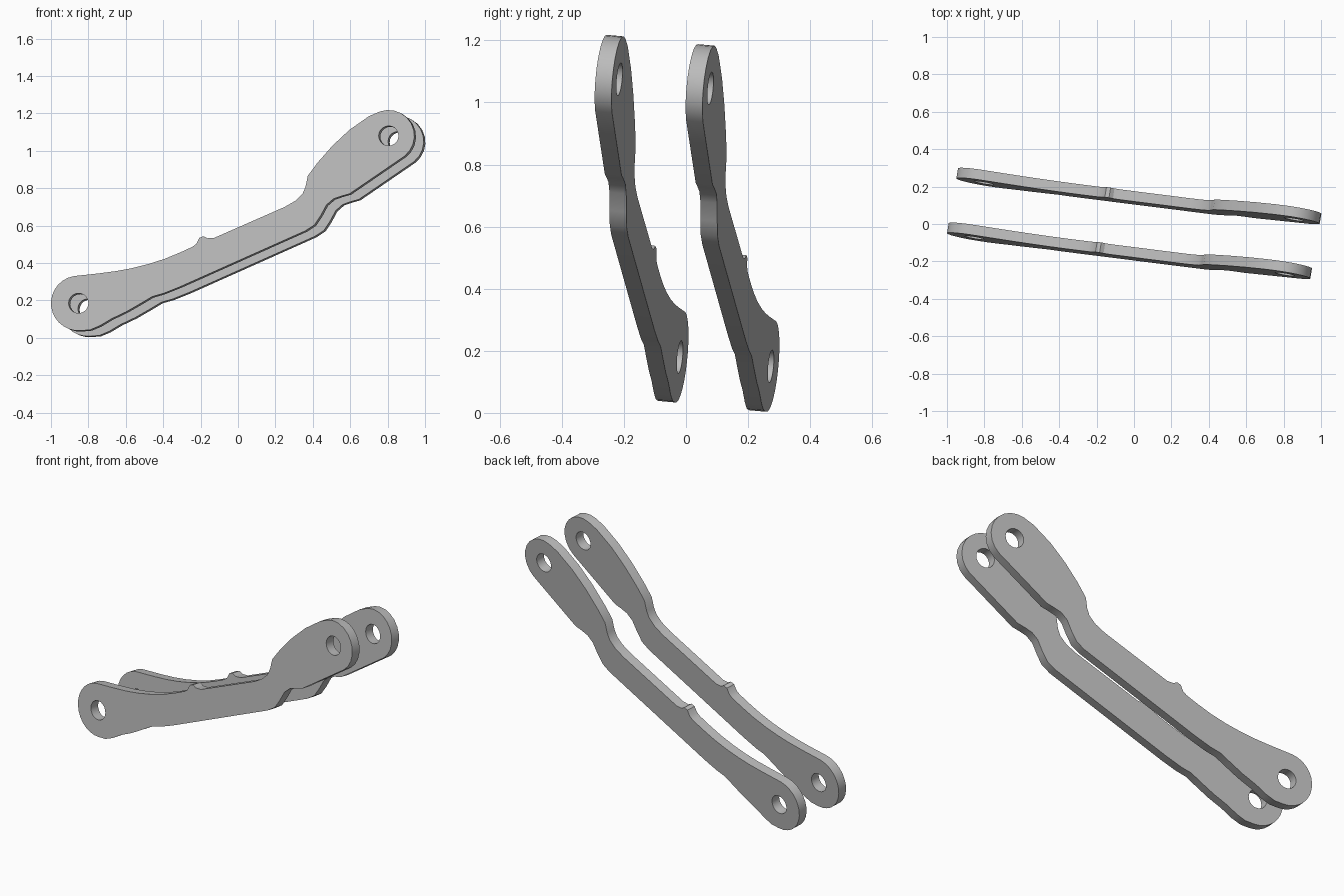
import bpy
import bmesh
from math import sin, cos, radians, pi
from mathutils import Vector

if "Cube" in bpy.data.objects:
    bpy.data.objects.remove(bpy.data.objects["Cube"], do_unlink=True)

# Plain grey metal
metal = bpy.data.materials.new("grey metal")
metal.use_nodes = True
metal.diffuse_color = (0.5, 0.5, 0.5, 1)
metal.node_tree.nodes["Principled BSDF"].inputs["Base Color"].default_value = (0.5, 0.5, 0.5, 1)

# The plates lie in a slightly turned plane; this is the direction through them
NORMAL = Vector((0.166, 1, -0.09)).normalized()
THICKNESS = 0.055
LOW_PIVOT, LOW_RADIUS = (-0.853, 0.185), 0.147
HIGH_PIVOT, HIGH_RADIUS = (0.805, 1.08), 0.138
HOLE_RADIUS = 0.053


def arc(centre, radius, start, end, steps):
    """Points along an arc, angles in degrees."""
    angles = [radians(start + (end - start) * i / steps) for i in range(steps + 1)]
    return [(centre[0] + radius * cos(a), centre[1] + radius * sin(a)) for a in angles]


def on_plane(point):
    """Lift a front-view point onto the turned plane."""
    x, z = point
    return Vector((x, -0.232 - 0.166 * x + 0.09 * z, z))


# Lower edge, from the low pivot to the high pivot
lower_edge = [
    (-.79, .043), (-.74, .064), (-.676, .102), (-.6, .138), (-.527, .18),
    (-.46, .22), (-.4, .237), (-.31, .273), (.36, .572), (.409, .604),
    (.441, .652), (.473, .711), (.51, .743), (.553, .758), (.596, .77),
]
# Upper edge, from the high pivot back, with the neck and the small bump
upper_edge = [
    (.7, 1.185), (.596, 1.112), (.505, 1.027), (.425, .936), (.373, .866),
    (.361, .807), (.345, .77), (.307, .733), (.25, .7), (-.126, .535),
    (-.163, .532), (-.184, .543), (-.206, .535), (-.222, .503), (-.243, .487),
    (-.31, .456), (-.393, .422), (-.48, .394), (-.569, .372), (-.65, .357),
    (-.74, .345),
]
outline = (arc(LOW_PIVOT, LOW_RADIUS, 100, 275, 14) + lower_edge
           + arc(HIGH_PIVOT, HIGH_RADIUS, -52, 110, 10) + upper_edge)
holes = [arc(centre, HOLE_RADIUS, 0, 360, 20)[:-1] for centre in (LOW_PIVOT, HIGH_PIVOT)]


def build_plate(name, shift):
    bm = bmesh.new()
    # Flat face with two pivot holes
    edges = []
    for loop in [outline] + holes:
        verts = [bm.verts.new(on_plane(p) + shift) for p in loop]
        edges += [bm.edges.new((v, verts[i - 1])) for i, v in enumerate(verts)]
    bmesh.ops.triangle_fill(bm, use_beauty=True, edges=edges, normal=-NORMAL)
    # Thickness
    result = bmesh.ops.extrude_face_region(bm, geom=bm.faces[:], use_keep_orig=True)
    moved = [g for g in result["geom"] if isinstance(g, bmesh.types.BMVert)]
    bmesh.ops.translate(bm, verts=moved, vec=NORMAL * THICKNESS)
    bmesh.ops.recalc_face_normals(bm, faces=bm.faces[:])

    mesh = bpy.data.meshes.new(name)
    bm.to_mesh(mesh)
    bm.free()
    mesh.materials.append(metal)
    plate = bpy.data.objects.new(name, mesh)
    bpy.context.collection.objects.link(plate)

    # Smooth rims, sharp borders
    bpy.ops.object.select_all(action="DESELECT")
    plate.select_set(True)
    bpy.context.view_layer.objects.active = plate
    bpy.ops.object.shade_smooth_by_angle(angle=pi / 6)


build_plate("front_link_arm", Vector((0, 0, 0)))
build_plate("back_link_arm", Vector((0.05, 0.293, -0.03)))
